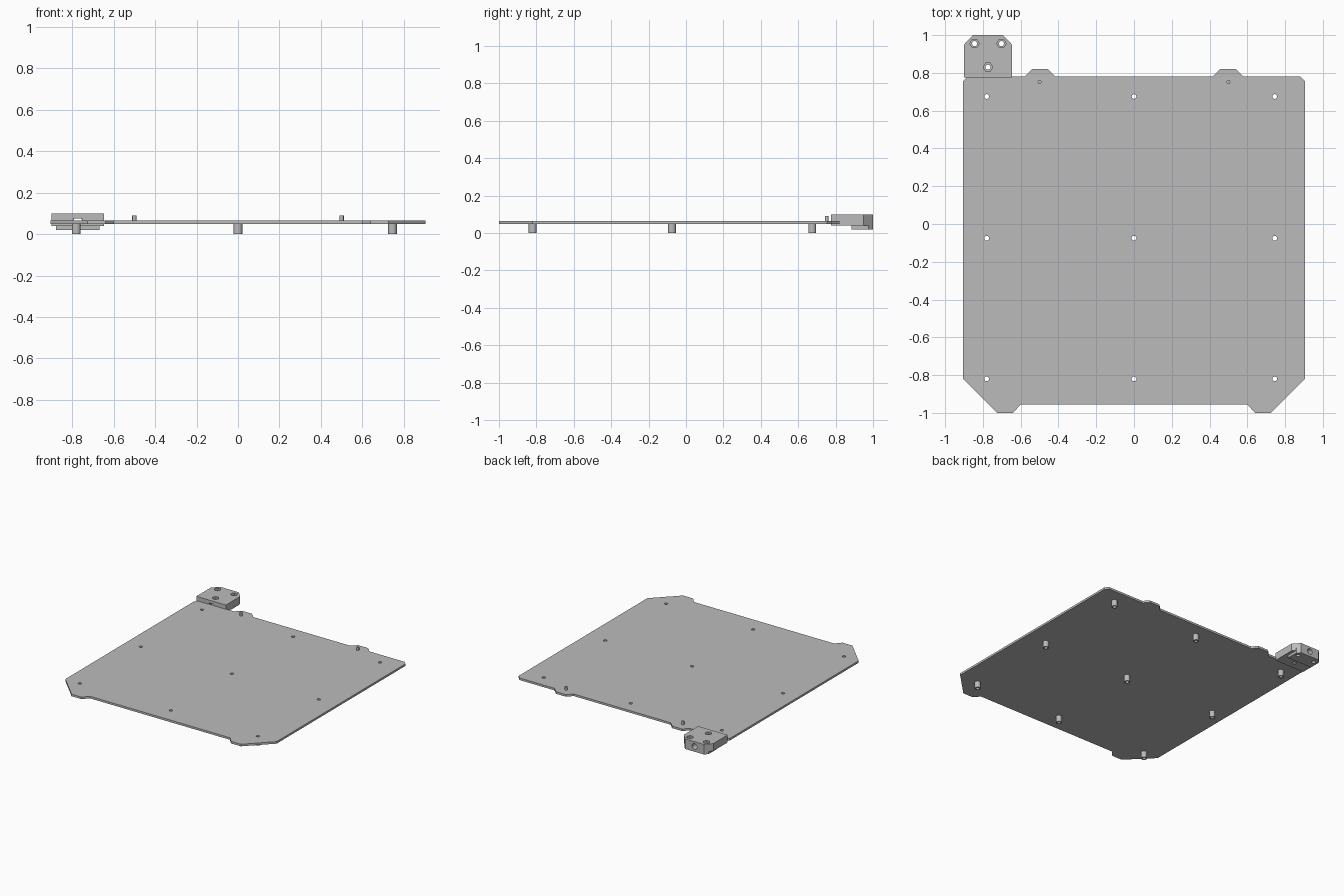
import bpy, bmesh, math

if "Cube" in bpy.data.objects:
    bpy.data.objects.remove(bpy.data.objects["Cube"])

grey = bpy.data.materials.new("mid grey")
grey.use_nodes = True
tone = (0.5, 0.5, 0.5, 1)
grey.diffuse_color = tone
grey.node_tree.nodes["Principled BSDF"].inputs["Base Color"].default_value = tone


def finish(name, bm):
    bmesh.ops.recalc_face_normals(bm, faces=bm.faces)
    mesh = bpy.data.meshes.new(name)
    bm.to_mesh(mesh)
    bm.free()
    mesh.materials.append(grey)
    ob = bpy.data.objects.new(name, mesh)
    bpy.context.collection.objects.link(ob)
    return ob


def slab(name, outline, z0, z1, chamfer=0, chamfer_limit=0):
    """Extrude an outline; optionally chamfer top edges lying in front of a y limit."""
    bm = bmesh.new()
    face = bm.faces.new([bm.verts.new((x, y, z0)) for x, y in outline])
    top = bmesh.ops.extrude_face_region(bm, geom=[face])["geom"]
    for v in top:
        if isinstance(v, bmesh.types.BMVert):
            v.co.z = z1
    if chamfer:
        edges = [e for e in bm.edges if all(v.co.z == z1 for v in e.verts)
                 and all(v.co.y < chamfer_limit for v in e.verts)]
        bmesh.ops.bevel(bm, geom=edges, offset=chamfer, segments=1, affect="EDGES")
    return finish(name, bm)


def rod(name, x, y, z0, z1, r, sides=24):
    outline = [(x + r * math.cos(a), y + r * math.sin(a))
               for a in (2 * math.pi * i / sides for i in range(sides))]
    return slab(name, outline, z0, z1)


def combine(target, others, operation):
    """Apply a boolean for each helper, then remove the helper."""
    for other in others:
        mod = target.modifiers.new("cut", "BOOLEAN")
        mod.object, mod.operation, mod.solver = other, operation, "EXACT"
        other.hide_render = True
        bpy.context.view_layer.objects.active = target
        bpy.ops.object.modifier_apply(modifier=mod.name)
        bpy.data.objects.remove(other)


def smooth(ob):
    bpy.ops.object.select_all(action="DESELECT")
    ob.select_set(True)
    bpy.context.view_layer.objects.active = ob
    bpy.ops.object.shade_smooth_by_angle(angle=math.radians(30))


# Plate with front feet, rear tabs and mounting holes
half = [(0.60, -0.955), (0.64, -1), (0.725, -1), (0.905, -0.82), (0.905, 0.755),
        (0.88, 0.78), (0.58, 0.78), (0.54, 0.82), (0.455, 0.82), (0.415, 0.78)]
plate = slab("bed_plate", half + [(-x, y) for x, y in reversed(half)], 0.049, 0.065)
mounts = [(x, y) for x in (-0.78, 0, 0.745) for y in (-0.82, -0.075, 0.675)]
combine(plate, [rod("hole_cutter", x, y, 0, 0.2, 0.0125) for x, y in mounts], "DIFFERENCE")
smooth(plate)

# Hollow spacers below the plate
for x, y in mounts:
    spacer = rod("spacer", x, y, 0, 0.049, 0.021)
    combine(spacer, [rod("bore_cutter", x, y, -0.1, 0.1, 0.0125)], "DIFFERENCE")
    smooth(spacer)

# Locating pins on the rear tabs
for x in (-0.5, 0.5):
    smooth(rod("locating_pin", x, 0.752, 0.06, 0.09, 0.01))

# Cable cover: clipped rear corners, chamfered upper edges, shallower base
cx = -0.773


def clipped(w, y0, clip_y, back_w):
    return [(cx - w, y0), (cx + w, y0), (cx + w, clip_y),
            (cx + back_w, 1), (cx - back_w, 1), (cx - w, clip_y)]


cover = slab("cable_cover", clipped(0.127, 0.775, 0.95, 0.08), 0.04, 0.098, 0.012, 0.96)
base = slab("cover_base", clipped(0.104, 0.885, 0.975, 0.08), 0.02, 0.06)
combine(cover, [base], "UNION")

# Screw holes with hexagonal nut pockets
cutters = []
for x, y in ((-0.844, 0.955), (-0.702, 0.955), (cx, 0.83)):
    cutters.append(rod("screw_cutter", x, y, 0, 0.2, 0.0135))
    cutters.append(rod("nut_cutter", x, y, 0.08, 0.2, 0.025, 6))

# Round cable entry in the rear and a square opening at the front
entry = rod("entry_cutter", 0, 0, 0, 0.13, 0.022)
entry.rotation_euler.x = math.pi / 2
entry.location = (cx, 1.03, 0.06)
cutters.append(entry)
cutters.append(slab("slot_cutter", [(cx - 0.02, 0.7), (cx + 0.02, 0.7),
                                    (cx + 0.02, 0.91), (cx - 0.02, 0.91)], 0.05, 0.076))
bpy.context.view_layer.update()
combine(cover, cutters, "DIFFERENCE")
smooth(cover)
